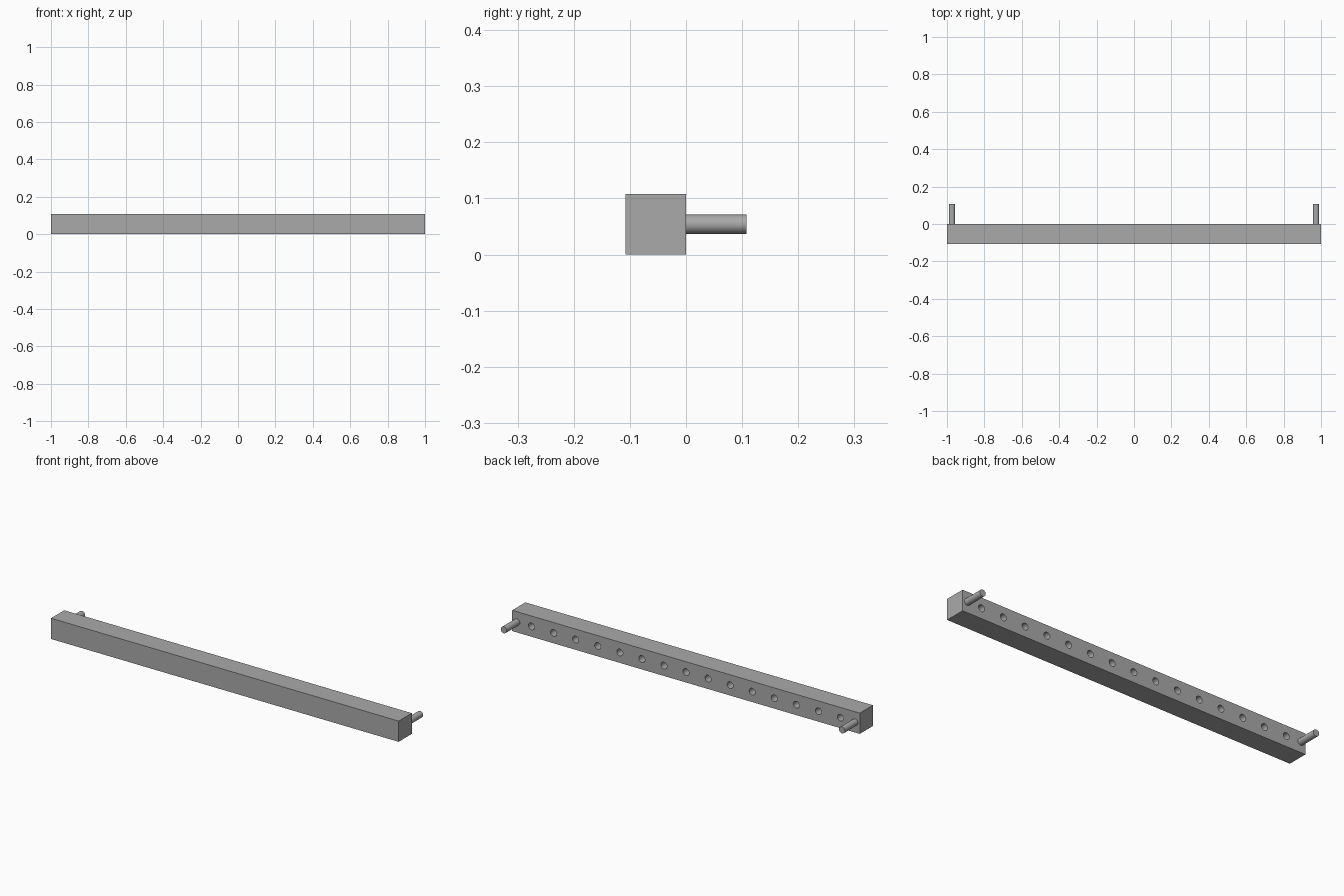
import bpy, math

if "Cube" in bpy.data.objects:
    bpy.data.objects.remove(bpy.data.objects["Cube"])

HEIGHT = 0.108        # square bar section
MID_Z = HEIGHT / 2
PITCH = 0.127         # spacing of the holes

grey = bpy.data.materials.new("grey")
grey.diffuse_color = (0.40, 0.40, 0.40, 1)
grey.use_nodes = True
grey.node_tree.nodes["Principled BSDF"].inputs["Base Color"].default_value = grey.diffuse_color


def rod(name, x, y0, y1, radius):
    """Round rod along y."""
    bpy.ops.mesh.primitive_cylinder_add(
        vertices=32, radius=radius, depth=y1 - y0,
        location=(x, (y0 + y1) / 2, MID_Z), rotation=(math.pi / 2, 0, 0))
    ob = bpy.context.object
    ob.name = name
    ob.data.materials.append(grey)
    bpy.ops.object.shade_smooth_by_angle(angle=math.radians(30))
    return ob


# Square bar
bpy.ops.mesh.primitive_cube_add(size=1, location=(0, -HEIGHT / 2, MID_Z))
bar = bpy.context.object
bar.name = "bar"
bar.scale = (2, HEIGHT, HEIGHT)
bpy.ops.object.transform_apply(location=False, rotation=False, scale=True)
bar.data.materials.append(grey)

# Row of blind holes in the back face
cutters = [rod("hole_cutter", i * PITCH, -0.08, 0.02, 0.0175) for i in range(-7, 8)]
bpy.ops.object.select_all(action='DESELECT')
for c in cutters:
    c.select_set(True)
bpy.context.view_layer.objects.active = cutters[0]
bpy.ops.object.join()
cutter = bpy.context.object
cutter.hide_render = True

cut = bar.modifiers.new("holes", 'BOOLEAN')
cut.operation = 'DIFFERENCE'
cut.solver = 'EXACT'
cut.object = cutter
bpy.ops.object.select_all(action='DESELECT')
bar.select_set(True)
bpy.context.view_layer.objects.active = bar
bpy.ops.object.modifier_apply(modifier=cut.name)
bpy.data.objects.remove(cutter)
bpy.ops.object.shade_smooth_by_angle(angle=math.radians(30))

# End pegs
for side, x in (("left", -0.973), ("right", 0.973)):
    rod(side + "_peg", x, 0, HEIGHT, 0.017)
